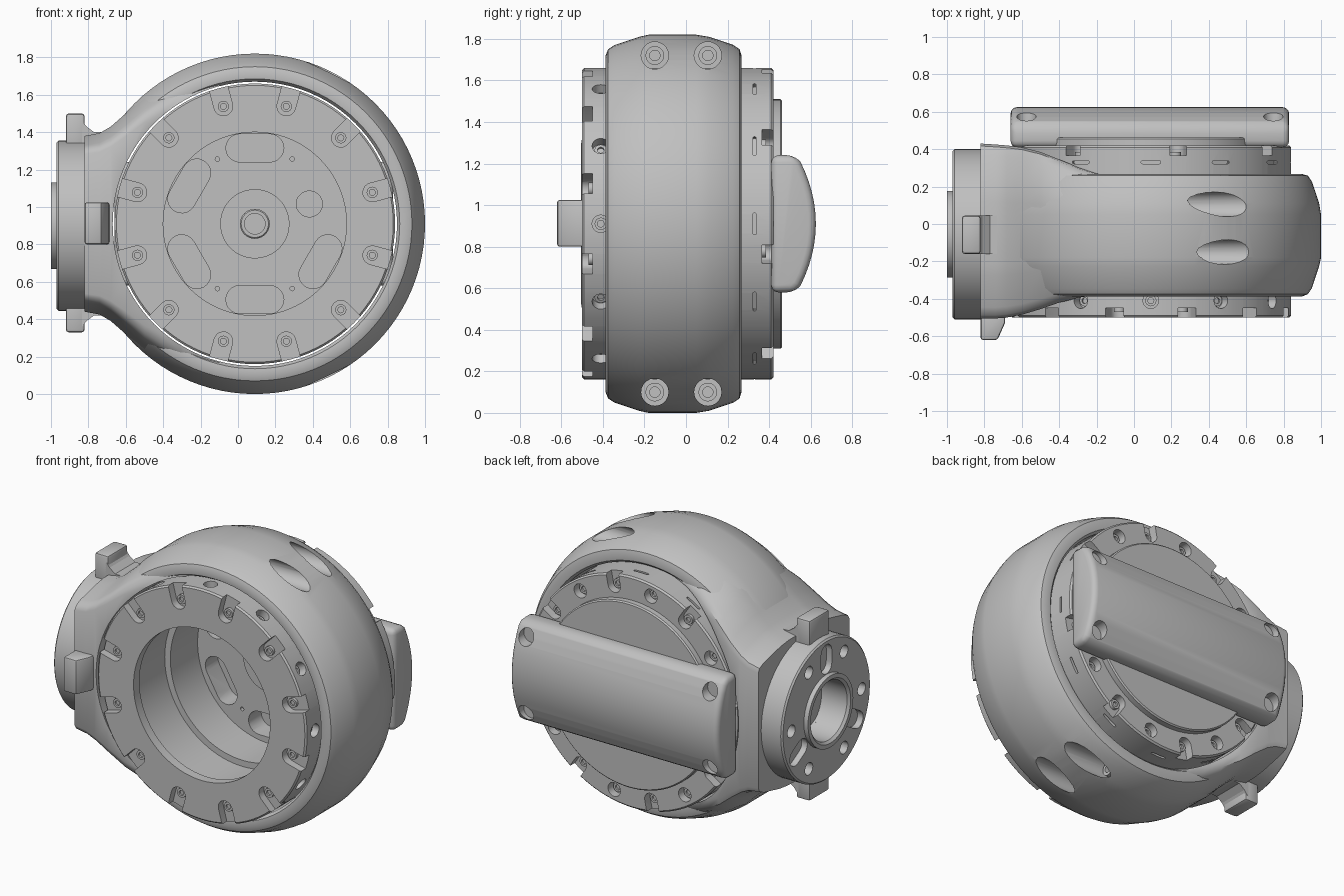
import bpy, bmesh
from math import cos, sin, pi, radians, sqrt
from mathutils import Matrix, Vector

if "Cube" in bpy.data.objects:
    bpy.data.objects.remove(bpy.data.objects["Cube"])

grey = bpy.data.materials.new("light_grey")
grey.use_nodes = True
colour = (0.53, 0.53, 0.53, 1)
grey.diffuse_color = colour
grey.node_tree.nodes["Principled BSDF"].inputs["Base Color"].default_value = colour

X, Y, Z = Vector((1, 0, 0)), Vector((0, 1, 0)), Vector((0, 0, 1))
HUB = Vector((0.09, 0, 0.91))       # centre of the big drum
PORT = Vector((0, -0.055, 0.9))     # axis of the side flange


def frame(origin, u, n):
    """Local x along u, local z along n."""
    m = Matrix((u, n.cross(u), n)).transposed().to_4x4()
    m.translation = origin
    return m


def finish(bm, name):
    bmesh.ops.recalc_face_normals(bm, faces=bm.faces)
    mesh = bpy.data.meshes.new(name)
    bm.to_mesh(mesh)
    bm.free()
    mesh.materials.append(grey)
    obj = bpy.data.objects.new(name, mesh)
    bpy.context.collection.objects.link(obj)
    return obj


def activate(obj):
    bpy.ops.object.select_all(action='DESELECT')
    obj.select_set(True)
    bpy.context.view_layer.objects.active = obj


def smooth(obj, angle=32):
    activate(obj)
    bpy.ops.object.shade_smooth_by_angle(angle=radians(angle))


def bevel(obj, width, segments=3):
    mod = obj.modifiers.new("bevel", 'BEVEL')
    mod.width, mod.segments, mod.limit_method = width, segments, 'ANGLE'
    mod.angle_limit = radians(40)
    activate(obj)
    bpy.ops.object.modifier_apply(modifier=mod.name)


def lathe(name, profile, matrix, steps=96):
    """Turn a closed (radius, height) profile about local z."""
    bm = bmesh.new()
    vs = [bm.verts.new((r, 0, h)) for r, h in profile]
    edges = [bm.edges.new((vs[i - 1], vs[i])) for i in range(len(vs))]
    bmesh.ops.spin(bm, geom=vs + edges, cent=(0, 0, 0), axis=Z, angle=2 * pi, steps=steps)
    bmesh.ops.remove_doubles(bm, verts=bm.verts, dist=1e-5)
    loose = [e for e in bm.edges if not e.link_faces]
    bmesh.ops.delete(bm, geom=loose, context='EDGES')
    bm.transform(matrix)
    return finish(bm, name)


def add_prism(bm, points, depth):
    lo = [bm.verts.new(p) for p in points]
    hi = [bm.verts.new(Vector(p) + depth) for p in points]
    bm.faces.new(lo)
    bm.faces.new(hi)
    for i in range(len(lo)):
        bm.faces.new((lo[i - 1], lo[i], hi[i], hi[i - 1]))


def prism(name, points, depth):
    bm = bmesh.new()
    add_prism(bm, points, depth)
    return finish(bm, name)


def add_slot(bm, radius, length, depth, matrix, steps=10):
    """Capsule shape running along local x from 0 to length."""
    pts = []
    for start, base in ((length, -pi / 2), (0, pi / 2)):
        for k in range(steps + (length > 0)):
            a = base + pi * k / steps
            pts.append(matrix @ Vector((start + radius * cos(a), radius * sin(a), 0)))
    add_prism(bm, pts, matrix.to_3x3() @ Vector((0, 0, depth)))


def cut(target, bm):
    cutter = finish(bm, "cutter")
    cutter.hide_render = True
    mod = target.modifiers.new("cut", 'BOOLEAN')
    mod.operation, mod.solver, mod.object = 'DIFFERENCE', 'EXACT', cutter
    activate(target)
    bpy.ops.object.modifier_apply(modifier=mod.name)
    bpy.data.objects.remove(cutter)


def radial(degrees):
    a = radians(degrees)
    return Vector((cos(a), 0, sin(a)))


def on_drum(degrees, r, y):
    return HUB + radial(degrees) * r + Y * y


DRUM = frame(HUB, X, Y)

# Outer housing ring
outer = [(.81, -.387), (.84, -.375), (.86, -.345), (.9, -.225), (.91, -.18), (.91, .05),
         (.9, .11), (.862, .225), (.84, .258), (.81, .267)]
ring = lathe("housing_ring", [(.76, .25), (.76, -.36), (.775, -.383)] + outer + [(.775, .265)], DRUM)
bm = bmesh.new()
for y in (-.15, .105):
    for z in (.1, 1.72):
        add_slot(bm, .066, 0, 1, frame(Vector((.23, y, z)), Y, X))
cut(ring, bm)
smooth(ring)

# Screws sitting in the housing pockets
for y in (-.15, .105):
    for z in (.1, 1.72):
        smooth(lathe("housing_screw", [(0, 0), (.045, 0), (.045, .08), (.025, .08), (.025, .05), (0, .05)],
                     frame(Vector((.21, y, z)), Y, X), 20))

# Neck lofted from the ring towards the flange: x, half height, front y, back y
stations = [(-.82, .47, -.505, .43), (-.74, .485, -.505, .425), (-.68, .52, -.5, .42),
            (-.6, .59, -.485, .41), (-.5, .685, -.455, .385), (-.4, .755, -.42, .345),
            (-.3, .81, -.397, .305), (-.2, .85, -.387, .275), (-.1, .88, -.38, .26)]
bm = bmesh.new()
previous = None
for x, half, front, back in stations:
    side = [(front + (y - outer[0][1]) / (outer[-1][1] - outer[0][1]) * (back - front),
             half * (r / .91) ** 2) for r, y in outer]
    loop = [bm.verts.new((x, y, HUB.z + h)) for y, h in side]
    loop += [bm.verts.new((x, y, HUB.z - h)) for y, h in reversed(side)]
    if previous:
        for i in range(len(loop)):
            bm.faces.new((previous[i - 1], previous[i], loop[i], loop[i - 1]))
    else:
        bm.faces.new(loop)
    previous = loop
bm.faces.new(previous)
neck = finish(bm, "neck")
bm = bmesh.new()
add_slot(bm, .76, 0, 2, frame(HUB - Y, X, Y), 48)
cut(neck, bm)
bm = bmesh.new()
add_slot(bm, .19, 0, .4, frame(PORT - X, Y, X), 20)
cut(neck, bm)
smooth(neck, 40)

# Inner drum, open at the front, with a recessed floor
drum = lathe("drum", [(0, .42), (.74, .42), (.75, .41), (.75, -.49), (.74, -.5), (.49, -.5), (.49, -.44),
                      (.56, -.42), (.56, -.08), (.52, -.08), (.52, .2), (.185, .2), (.185, .19), (0, .19)], DRUM)
bm = bmesh.new()
for k in range(12):
    a = 30 * k
    # open screw seats on the front rim
    add_slot(bm, .05, .2, .1, frame(on_drum(a + 15, .65, -.55), radial(a + 15), Y))
    # screw holes round the front side wall
    add_slot(bm, .042, 0, .2, frame(on_drum(a, .69, -.41), Y, radial(a)))
    # thin vents round the back side wall
    add_slot(bm, .008, .09, .1, frame(on_drum(a, .73, .33) - radial(a + 90) * .045, radial(a + 90), radial(a)), 4)
for k in range(16):
    a = 22.5 * k + 11.25
    add_slot(bm, .045, .15 * (k % 2), .1, frame(on_drum(a, .675, .365), radial(a), Y))
for a in (90, 150, 210, 270, 330):
    t = radial(a + 90)
    add_slot(bm, .075, .16, .2, frame(on_drum(a, .405, .13) - t * .08, t, Y))
add_slot(bm, .07, 0, .2, frame(on_drum(20, .31, .13), X, Y))
for a in (60, 120, 240, 300):
    add_slot(bm, .012, 0, .1, frame(on_drum(a, .4, .15), X, Y), 6)
cut(drum, bm)
smooth(drum)

# Screw heads in the drum
head = [(0, 0), (.03, 0), (.03, .02), (.016, .02), (.016, .008), (0, .008)]
for k in range(12):
    a = 30 * k
    smooth(lathe("front_screw", head, frame(on_drum(a + 15, .65, -.45), X, -Y), 16))
    smooth(lathe("side_screw", head, frame(on_drum(a, .69, -.41), Y, radial(a)), 16))
for k in range(16):
    smooth(lathe("back_screw", head, frame(on_drum(22.5 * k + 11.25, .675, .365), X, Y), 16))

# Centre bushing on the drum floor
smooth(lathe("centre_bushing", [(.055, .2), (.08, .2), (.08, .15), (.073, .143), (.055, .143)], DRUM, 32))

# Back plate and long domed cover
smooth(lathe("back_plate", [(0, .4), (.6, .4), (.6, .455), (.592, .463), (0, .463)], DRUM))
dome = [(-.33, .41), (-.33, .52)]
dome += [(.3 * t / 6, .625 - .075 * (t / 6) ** 2) for t in range(-6, 7)]
dome += [(.33, .52), (.33, .41)]
cover = prism("back_cover", [(-.66, y, HUB.z + z) for z, y in dome], X * 1.49)
bevel(cover, .035)
bm = bmesh.new()
for x in (-.575, .745):
    for z in (-.245, .245):
        add_slot(bm, .052, 0, .3, frame(Vector((x, .525, HUB.z + z)), X, Y))
cut(cover, bm)
smooth(cover)

# Side flange with hollow boss
flange = lathe("side_flange", [(.19, -.7), (.19, -.985), (.205, -1), (.232, -1), (.232, -.97), (.445, -.97),
                               (.455, -.96), (.455, -.8), (.3, -.8), (.3, -.7)], frame(PORT, Y, X), 64)
bm = bmesh.new()


def around_port(degrees):
    return Y * cos(radians(degrees)) + Z * sin(radians(degrees))


for k in range(6):
    u = around_port(60 * k)
    add_slot(bm, .04, 0, .16, frame(PORT - X * 1.05 + u * .36, u, X))
for k in range(3):
    u = around_port(90 + 120 * k)
    add_slot(bm, .055, .08, .12, frame(PORT - X * 1.05 + u * .29, u, X))
cut(flange, bm)
smooth(flange)

# Locking tabs above and below the flange
for name, z, depth in (("upper_tab", 1.28, .22), ("lower_tab", .55, -.22)):
    tab = prism(name, [(-.92, -.16, z), (-.82, -.16, z), (-.82, .045, z), (-.92, .045, z)], Z * depth)
    bevel(tab, .015, 2)
    smooth(tab)
    foot_z = HUB.z + (.4 if depth > 0 else -.4)
    foot = [(-.84, 0), (-.72, 0), (-.72, .09), (-.77, .09), (-.81, .12), (-.84, .16)]
    prism(name + "_foot", [(x, -.16, foot_z + h * depth / .22) for x, h in foot], Y * .205)

# Front latch on the neck
latch = prism("front_latch", [(-.82, -.45, .8), (-.685, -.45, .8), (-.69, -.53, .8),
                              (-.73, -.62, .8), (-.82, -.62, .8)], Z * .225)
bevel(latch, .012, 2)
smooth(latch)
